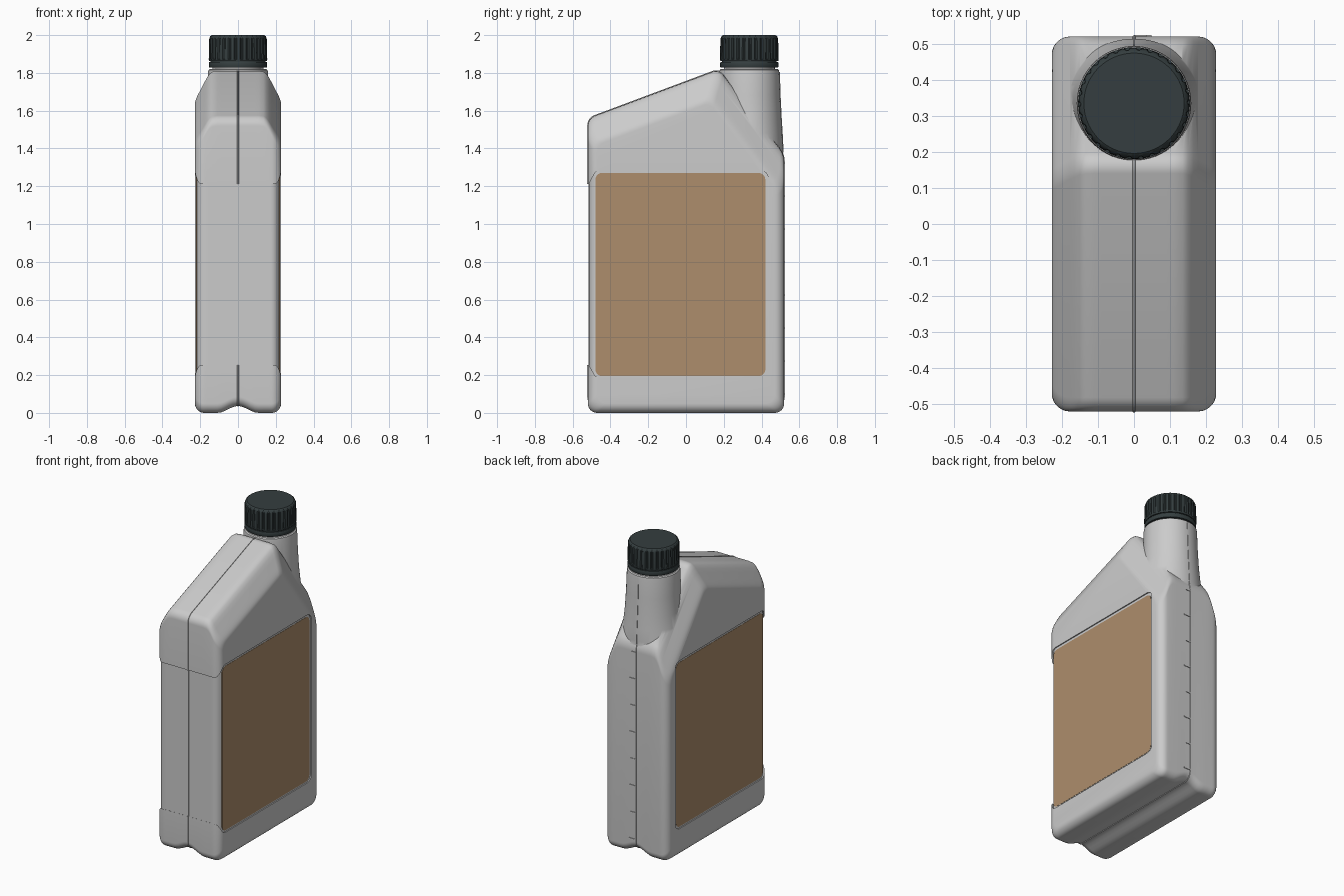
import bpy, bmesh, math
from mathutils import Vector

if "Cube" in bpy.data.objects:
    bpy.data.objects.remove(bpy.data.objects["Cube"])


def material(name, rgb):
    m = bpy.data.materials.new(name)
    m.diffuse_color = (*rgb, 1)
    m.use_nodes = True
    m.node_tree.nodes["Principled BSDF"].inputs["Base Color"].default_value = m.diffuse_color
    return m


def loft(name, rings, mat=None):
    """Closed solid through rings of equal point count."""
    bm = bmesh.new()
    loops = [[bm.verts.new(p) for p in r] for r in rings]
    n = len(loops[0])
    for a, b in zip(loops, loops[1:]):
        for i in range(n):
            j = (i + 1) % n
            bm.faces.new((a[i], a[j], b[j], b[i]))
    bm.faces.new(loops[0][::-1])
    bm.faces.new(loops[-1])
    bmesh.ops.recalc_face_normals(bm, faces=bm.faces)
    me = bpy.data.meshes.new(name)
    bm.to_mesh(me)
    bm.free()
    ob = bpy.data.objects.new(name, me)
    bpy.context.collection.objects.link(ob)
    if mat:
        me.materials.append(mat)
    return ob


def smooth(ob, angle=30):
    bpy.ops.object.select_all(action='DESELECT')
    ob.select_set(True)
    bpy.context.view_layer.objects.active = ob
    bpy.ops.object.shade_smooth_by_angle(angle=math.radians(angle))


def boolean(ob, other, op):
    mod = ob.modifiers.new(op, 'BOOLEAN')
    mod.operation, mod.object, mod.solver = op, other, 'EXACT'
    bpy.context.view_layer.objects.active = ob
    bpy.ops.object.modifier_apply(modifier=mod.name)
    bpy.data.objects.remove(other)


def offset(pts, dists):
    """Move edge i (pts[i] to pts[i+1]) of a counter-clockwise polygon inwards."""
    n, lines, out = len(pts), [], []
    for i in range(n):
        p, d = Vector(pts[i]), (Vector(pts[(i + 1) % n]) - Vector(pts[i])).normalized()
        lines.append((p + Vector((-d.y, d.x)) * dists[i], d))
    for i in range(n):
        (p, d), (q, e) = lines[i - 1], lines[i]
        out.append(p + d * ((q - p).cross(e) / d.cross(e)))
    return out


def rounded(pts, radii, seg=8):
    out, n = [], len(pts)
    for i in range(n):
        p = Vector(pts[i])
        u = (Vector(pts[i - 1]) - p).normalized()
        v = (Vector(pts[(i + 1) % n]) - p).normalized()
        half = u.angle(v) / 2
        r = radii[i]
        c = p + (u + v).normalized() * (r / math.sin(half))
        a = p + u * (r / math.tan(half)) - c
        b = p + v * (r / math.tan(half)) - c
        turn = a.angle_signed(b)
        for k in range(seg + 1):
            t = -turn * k / seg
            out.append(c + Vector((a.x * math.cos(t) - a.y * math.sin(t),
                                   a.x * math.sin(t) + a.y * math.cos(t))))
    return out


def prism(name, outline, x0, x1, mat=None):
    return loft(name, [[(x, p[0], p[1]) for p in outline] for x in (x0, x1)], mat)


# Side profile of the bottle and the sloped shoulder inset across its width
WIDTH, EDGE = 0.228, 0.05
PROFILE = [(-.52, 0), (.52, 0), (.52, 1.37), (.175, 1.82), (-.52, 1.56)]
RADII = [.05, .05, .12, .05, .06]
SHOULDER = [(0, 0), (.11, 0), (.135, .003), (.15, .012), (.165, .03),
            (.215, .11), (.224, .128), (.2275, .14), (.228, .15)]


def shoulder(x):
    for (x0, t0), (x1, t1) in zip(SHOULDER, SHOULDER[1:]):
        if x <= x1:
            return t0 + (t1 - t0) * (x - x0) / (x1 - x0)
    return SHOULDER[-1][1]


def bottle_shell(name, gap):
    half = []
    for k in range(8):
        a = math.pi / 2 * k / 7
        half.append((WIDTH - EDGE * (1 - math.cos(a)), EDGE * (1 - math.sin(a)), 0))
    half += [(x, 0, 0) for x in (.165, .15, .135, .11, .09, .07, .05, .03, .015, .004)]
    half += [(.003, 0, .003)]
    rings = []
    for sign, seq in ((1, half), (-1, half[::-1])):
        for x, side, seam in seq:
            valley = .018 * (1 + math.cos(math.pi * x / .11)) if x < .11 else 0
            s, t = side + gap - seam, shoulder(x) + gap - seam
            outline = rounded(offset(PROFILE, [s + valley, s, t, t, s]), RADII)
            px = sign * x * (WIDTH - gap) / WIDTH
            rings.append([(px, p.x, p.y) for p in outline])
    return loft(name, rings)


# Bottle body with a shallow wrap-around label recess
body = bottle_shell("bottle_body", 0)
zone = prism("recess_cutter", rounded(
    [(-.6, .255), (-.515, .255), (-.475, .185), (.435, .185),
     (.435, 1.285), (-.475, 1.285), (-.515, 1.21), (-.6, 1.21)],
    [.01, .02, .035, .045, .045, .035, .02, .01]), -.3, .3)
boolean(body, zone, 'DIFFERENCE')
boolean(body, bottle_shell("recess_core", .007), 'UNION')

# Neck flaring into the shoulder
rings = []
for z, rx, ry, cy in [(1.25, .205, .17, .335), (1.32, .203, .175, .336), (1.4, .194, .177, .337),
                      (1.48, .18, .172, .337), (1.56, .17, .167, .337), (1.68, .163, .162, .336),
                      (1.8, .159, .159, .335), (1.815, .157, .157, .335), (1.82, .15, .15, .335),
                      (1.82, .135, .135, .335), (1.85, .135, .135, .335)]:
    rings.append([(rx * math.cos(a), cy + ry * math.sin(a), z)
                  for a in (2 * math.pi * i / 64 for i in range(64))])
boolean(body, loft("neck", rings), 'UNION')

# Mould seam running down the back of the neck
seam = prism("neck_seam", [(.4, 1.35), (.517, 1.38), (.512, 1.48), (.507, 1.56),
                           (.501, 1.68), (.497, 1.805), (.4, 1.805)], -.003, .003)
boolean(body, seam, 'UNION')
smooth(body)

# Level marks on the back
for i in range(8):
    z = .1 + .175 * i
    mark = prism("level_mark", [(.51, z - .004), (.524, z - .004), (.524, z + .004), (.51, z + .004)],
                 .0, .048 if i % 2 == 0 else .035)

# Side labels
tan = material("label_tan", (.42, .27, .15))
for name, sign in (("label_right", 1), ("label_left", -1)):
    label = prism(name, rounded([(-.48, .195), (.42, .195), (.42, 1.27), (-.48, 1.27)], [.035] * 4),
                  sign * .212, sign * .2225, tan)
    smooth(label)

# Ribbed screw cap with its tamper ring
dark = material("cap_dark", (.035, .048, .05))
RIBS = 30


def cap_ring(z, r, groove=0):
    ring = []
    for i in range(RIBS * 6):
        a = 2 * math.pi * i / (RIBS * 6)
        rr = r - (groove if i % 6 in (0, 1) else 0)
        ring.append((rr * math.cos(a), .335 + rr * math.sin(a), z))
    return ring


cap = loft("screw_cap", [cap_ring(1.862, .14), cap_ring(1.862, .153), cap_ring(1.872, .155),
                         cap_ring(1.874, .155, .006), cap_ring(1.978, .153, .006),
                         cap_ring(1.985, .151, .002), cap_ring(1.994, .147), cap_ring(2.0, .139)], dark)
smooth(cap)
ring = loft("tamper_ring", [cap_ring(1.828, .14), cap_ring(1.828, .152), cap_ring(1.832, .154),
                            cap_ring(1.853, .154), cap_ring(1.857, .152), cap_ring(1.857, .145),
                            cap_ring(1.864, .145)], dark)
smooth(ring)
